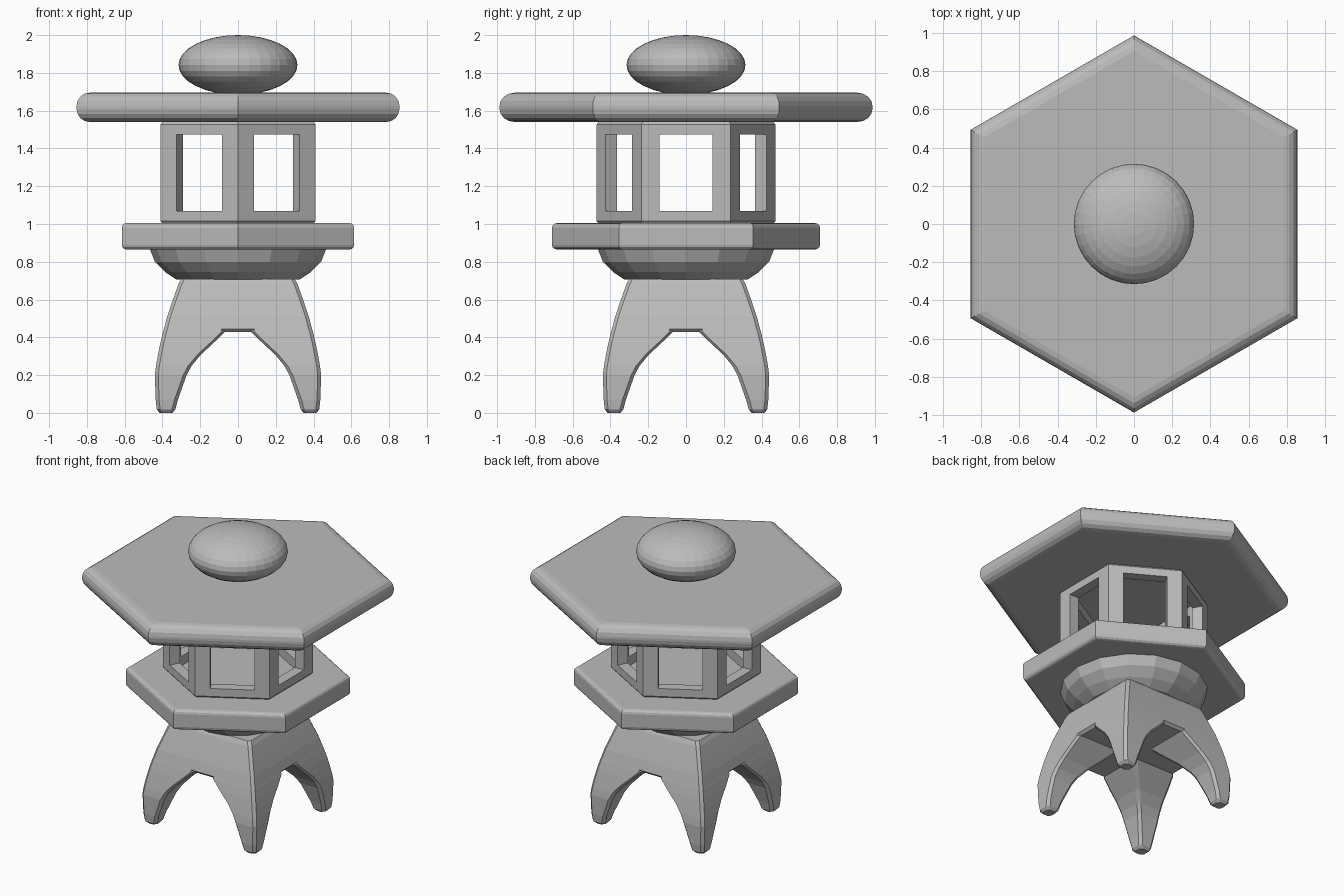
import bpy, bmesh, math
from mathutils import Matrix

if "Cube" in bpy.data.objects:
    bpy.data.objects.remove(bpy.data.objects["Cube"])

stone = bpy.data.materials.new("grey stone")
stone.diffuse_color = (0.5, 0.5, 0.5, 1)
stone.use_nodes = True
stone.node_tree.nodes["Principled BSDF"].inputs["Base Color"].default_value = stone.diffuse_color


def finish(name, bm):
    bmesh.ops.recalc_face_normals(bm, faces=bm.faces[:])
    me = bpy.data.meshes.new(name)
    bm.to_mesh(me)
    bm.free()
    me.materials.append(stone)
    ob = bpy.data.objects.new(name, me)
    bpy.context.collection.objects.link(ob)
    return ob


def loft(bm, rings, closed=False):
    """Skin a list of equal-length point rings; cap the ends unless closed."""
    vs = [[bm.verts.new(p) for p in r] for r in rings]
    n = len(vs[0])
    for i in range(len(vs) if closed else len(vs) - 1):
        a, b = vs[i], vs[(i + 1) % len(vs)]
        for j in range(n):
            k = (j + 1) % n
            bm.faces.new((a[j], a[k], b[k], b[j]))
    if not closed:
        bm.faces.new(vs[0])
        bm.faces.new(vs[-1])


def turned(name, n, profile, closed=False, flat_size=True):
    """n-sided solid from (size, z); size is centre-to-side when flat_size."""
    s = 1 / math.cos(math.pi / n) if flat_size else 1
    ang = [math.pi / 2 + 2 * math.pi * j / n for j in range(n)]
    bm = bmesh.new()
    loft(bm, [[(r * s * math.cos(t), r * s * math.sin(t), z) for t in ang]
              for r, z in profile], closed)
    return finish(name, bm)


def rounded(r, z0, z1, b, seg):
    arc = [i * math.pi / 2 / seg for i in range(seg + 1)]
    low = [(r - b + b * math.sin(t), z0 + b - b * math.cos(t)) for t in arc]
    high = [(r - b + b * math.cos(t), z1 - b + b * math.sin(t)) for t in arc]
    return low + high


# Roof slab and platform: hexagons with rounded rims
turned("roof", 6, rounded(0.855, 1.54, 1.695, 0.07, 4))
turned("platform", 6, rounded(0.615, 0.865, 1.005, 0.025, 3))

# Bowl under the platform
turned("bowl", 16, [(0.325, 0.705), (0.385, 0.745), (0.44, 0.8), (0.467, 0.868)],
       flat_size=False)

# Finial: flattened ball
bm = bmesh.new()
bmesh.ops.create_uvsphere(bm, u_segments=32, v_segments=16, radius=1,
                          matrix=Matrix.Translation((0, 0, 1.842)) @ Matrix.Diagonal((0.315, 0.315, 0.158, 1)))
finish("finial", bm)

# Light chamber: hollow hexagon with a window through each wall
chamber = turned("light_chamber", 6, [(0.34, 1.003), (0.4, 1.003), (0.41, 1.015), (0.41, 1.527),
                                      (0.4, 1.54), (0.34, 1.54)], closed=True)
bpy.context.view_layer.objects.active = chamber
for i in range(3):
    bm = bmesh.new()
    bmesh.ops.create_cube(bm, size=1, matrix=Matrix.Rotation(i * math.pi / 3, 4, 'Z')
                          @ Matrix.Translation((0, 0, 1.2725)) @ Matrix.Diagonal((2, 0.28, 0.405, 1)))
    cutter = finish("window_cutter", bm)
    cutter.hide_render = True
    mod = chamber.modifiers.new("window", 'BOOLEAN')
    mod.operation, mod.solver, mod.object = 'DIFFERENCE', 'EXACT', cutter
    bpy.ops.object.modifier_apply(modifier=mod.name)
    bpy.data.objects.remove(cutter)


# Base: chamfered square sections; four corner legs merge into a block
def section(lo, hi, z, c, sx=1, sy=1):
    pts = [(lo + c, lo), (hi - c, lo), (hi, lo + c), (hi, hi - c),
           (hi - c, hi), (lo + c, hi), (lo, hi - c), (lo, lo + c)]
    return [(x * sx, y * sy, z) for x, y in pts]


C = 0.018
# (arch half width, outer half width, z)
LEG = [(0.347, 0.415, 0.0), (0.332, 0.43, 0.018), (0.318, 0.436, 0.07), (0.272, 0.44, 0.2),
       (0.245, 0.434, 0.25), (0.195, 0.423, 0.31), (0.13, 0.411, 0.37), (0.07, 0.397, 0.428),
       (0.07, 0.392, 0.445)]
BLOCK = [(0.375, 0.428), (0.392, 0.445), (0.375, 0.51), (0.348, 0.59), (0.316, 0.68), (0.3, 0.71)]
bm = bmesh.new()
loft(bm, [section(-o, o, z, C) for o, z in BLOCK])
for sx in (-1, 1):
    for sy in (-1, 1):
        loft(bm, [section(a, o, z, C, sx, sy) for a, o, z in LEG])
finish("legs", bm)
